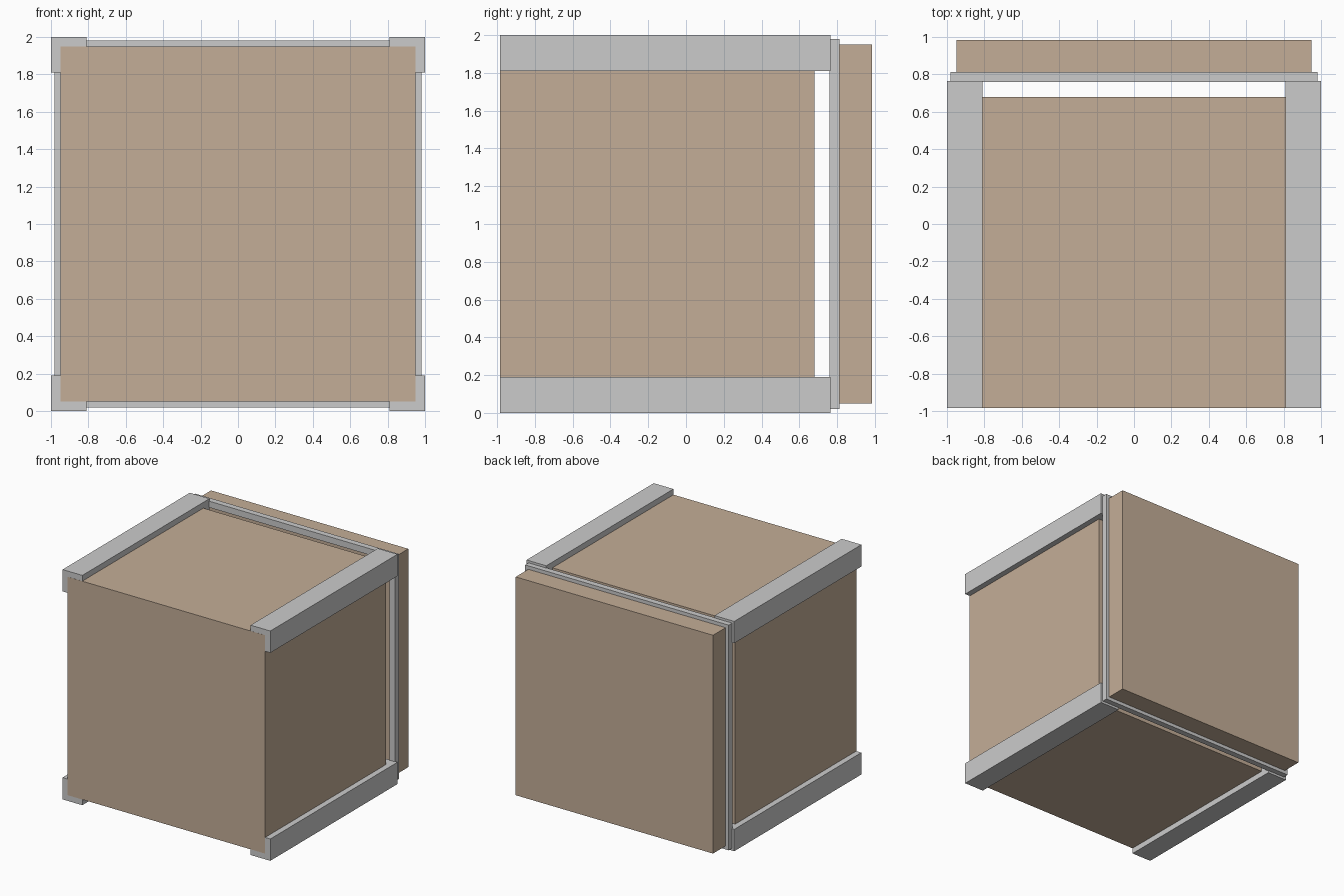
import bpy

if "Cube" in bpy.data.objects:
    bpy.data.objects.remove(bpy.data.objects["Cube"])

brown = bpy.data.materials.new("brown_panel")
brown.diffuse_color = (0.55, 0.42, 0.31, 1)
brown.use_nodes = True
brown.node_tree.nodes["Principled BSDF"].inputs["Base Color"].default_value = brown.diffuse_color


def box(name, x, y, z, mat=None):
    """Axis-aligned box from (min, max) ranges."""
    bpy.ops.mesh.primitive_cube_add(
        size=1, location=[(a + b) / 2 for a, b in (x, y, z)])
    ob = bpy.context.object
    ob.name = name
    ob.scale = [b - a for a, b in (x, y, z)]
    bpy.ops.object.transform_apply(location=False, rotation=False, scale=True)
    if mat:
        ob.data.materials.append(mat)
    return ob


def span(side, inner, outer, centre=0):
    """Range between two distances from a centre, on the given side."""
    return sorted((centre + side * inner, centre + side * outer))


# Main block and the separate slab behind it
box("main_block", (-0.95, 0.95), (-0.985, 0.68), (0.05, 1.95), brown)
box("back_slab", (-0.95, 0.95), (0.81, 0.985), (0.05, 1.95), brown)

# Square corner rails running front to back
for sx, h in ((-1, "left"), (1, "right")):
    for sz, v in ((-1, "lower"), (1, "upper")):
        box(f"{v}_{h}_rail", span(sx, 0.81, 1), (-0.984, 0.765),
            span(sz, 0.81, 1, 1))

# Thin frame holding the slab to the rails
for s, v, h in ((-1, "bottom", "left"), (1, "top", "right")):
    box(f"{v}_frame_bar", (-0.98, 0.98), (0.76, 0.812), span(s, 0.925, 0.98, 1))
    box(f"{h}_frame_bar", span(s, 0.925, 0.98), (0.76, 0.812), (0.075, 1.925))
